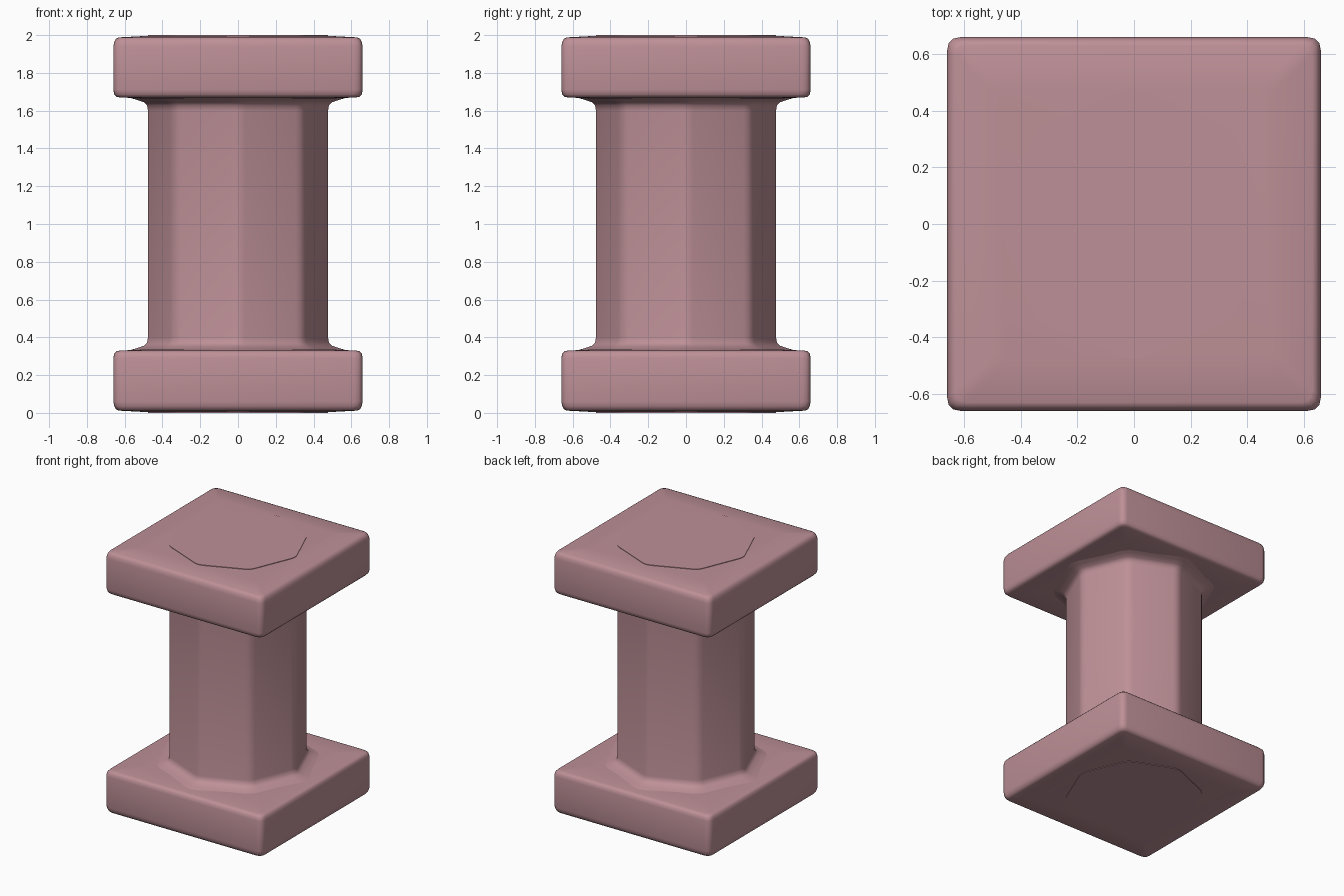
import bpy, bmesh, math
from mathutils import Vector

cube = bpy.data.objects.get("Cube")
if cube:
    bpy.data.objects.remove(cube)

stone = bpy.data.materials.new("dusty pink stone")
stone.use_nodes = True
colour = (0.51, 0.28, 0.31, 1)
stone.diffuse_color = colour
stone.node_tree.nodes["Principled BSDF"].inputs["Base Color"].default_value = colour


def rounded_polygon(sides, radius, turn, cut):
    """Regular polygon whose corners are softened into short curves."""
    corners = [Vector((math.cos(a), math.sin(a))) * radius
               for a in (turn + math.tau * i / sides for i in range(sides))]
    points = []
    for i, c in enumerate(corners):
        a = c + (corners[i - 1] - c).normalized() * cut
        b = c + (corners[(i + 1) % sides] - c).normalized() * cut
        for t in (0, 0.33, 0.67, 1):
            points.append(a * (1 - t) ** 2 + c * 2 * t * (1 - t) + b * t * t)
    return points


def loft(name, sides, turn, rings):
    """Skin a stack of (radius, height, corner cut) rings and cap the ends."""
    bm = bmesh.new()
    loops = [[bm.verts.new((p.x, p.y, z)) for p in rounded_polygon(sides, r, turn, cut)]
             for r, z, cut in rings]
    for low, high in zip(loops, loops[1:]):
        for i in range(len(low)):
            j = (i + 1) % len(low)
            bm.faces.new((low[i], low[j], high[j], high[i]))
    bm.faces.new(loops[0][::-1])
    bm.faces.new(loops[-1])
    bmesh.ops.recalc_face_normals(bm, faces=bm.faces)
    mesh = bpy.data.meshes.new(name)
    bm.to_mesh(mesh)
    bm.free()
    mesh.materials.append(stone)
    obj = bpy.data.objects.new(name, mesh)
    bpy.context.collection.objects.link(obj)
    bpy.ops.object.select_all(action="DESELECT")
    obj.select_set(True)
    bpy.context.view_layer.objects.active = obj
    bpy.ops.object.shade_smooth_by_angle(angle=math.radians(40))
    return obj


# Square slab with softened edges: outer face slightly domed
diag = math.sqrt(2)
slab = [(0.48, 0.004, 0.03), (0.63, 0.012, 0.04), (0.645, 0.018, 0.045),
        (0.655, 0.035, 0.045), (0.66, 0.06, 0.045), (0.66, 0.29, 0.045),
        (0.655, 0.315, 0.045), (0.645, 0.326, 0.045), (0.625, 0.33, 0.04),
        (0.48, 0.336, 0.03)]
slab = [(r * diag, z, cut) for r, z, cut in slab]
loft("base_slab", 4, math.pi / 4, slab)
loft("top_slab", 4, math.pi / 4, [(r, 2 - z, cut) for r, z, cut in reversed(slab)])

# Octagonal shaft, flared into both slabs, its ends just proud of them
flare = [(0.485, 0, 0.04), (0.485, 0.3, 0.04), (0.6, 0.328, 0.06), (0.55, 0.342, 0.06),
         (0.51, 0.355, 0.05), (0.49, 0.372, 0.04), (0.485, 0.40, 0.04)]
loft("shaft", 8, 0, flare + [(r, 2 - z, cut) for r, z, cut in reversed(flare)])
